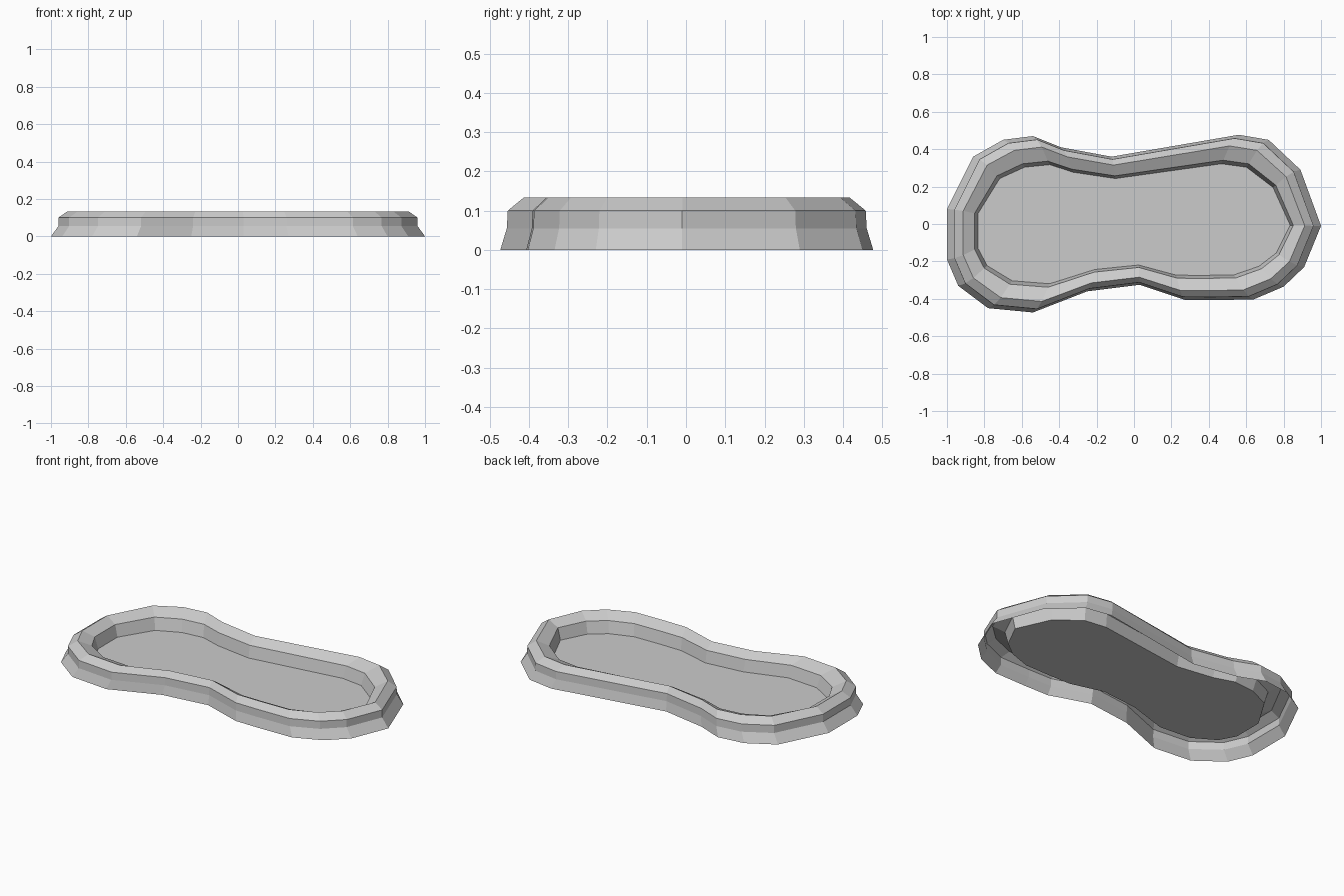
import bpy, bmesh

if "Cube" in bpy.data.objects:
    bpy.data.objects.remove(bpy.data.objects["Cube"])

# Base outline of the basin, counter-clockwise from the right tip
OUTLINE = [(1.0, -0.01), (0.89, 0.29), (0.72, 0.45), (0.56, 0.477), (-0.12, 0.36),
           (-0.39, 0.41), (-0.54, 0.47), (-0.70, 0.45), (-0.86, 0.36), (-1.0, 0.08),
           (-1.0, -0.19), (-0.94, -0.33), (-0.78, -0.45), (-0.54, -0.473), (-0.25, -0.36),
           (0.03, -0.325), (0.27, -0.405), (0.43, -0.407), (0.64, -0.403), (0.80, -0.335),
           (0.91, -0.23)]

# Cross-section as (x scale, y scale, height): foot, neck, shoulder, crest, inner lip, floor
SECTION = [(1.0, 1.0, 0.0), (0.96, 0.965, 0.055), (0.96, 0.96, 0.10),
           (0.913, 0.875, 0.133), (0.852, 0.715, 0.10), (0.835, 0.675, 0.03)]


def stacked_rings(name, outline, section):
    bm = bmesh.new()
    rings = [[bm.verts.new((x * sx, y * sy, z)) for x, y in outline]
             for sx, sy, z in section]
    n = len(outline)
    for low, high in zip(rings, rings[1:]):
        for i in range(n):
            j = (i + 1) % n
            bm.faces.new((low[i], low[j], high[j], high[i]))
    # Flat basin floor; the underside of the rim stays open
    bm.faces.new(rings[-1])
    mesh = bpy.data.meshes.new(name)
    bm.to_mesh(mesh)
    bm.free()
    obj = bpy.data.objects.new(name, mesh)
    bpy.context.collection.objects.link(obj)
    return obj


# Rim and floor of the pond in one shell
stacked_rings("pond_basin", OUTLINE, SECTION)
